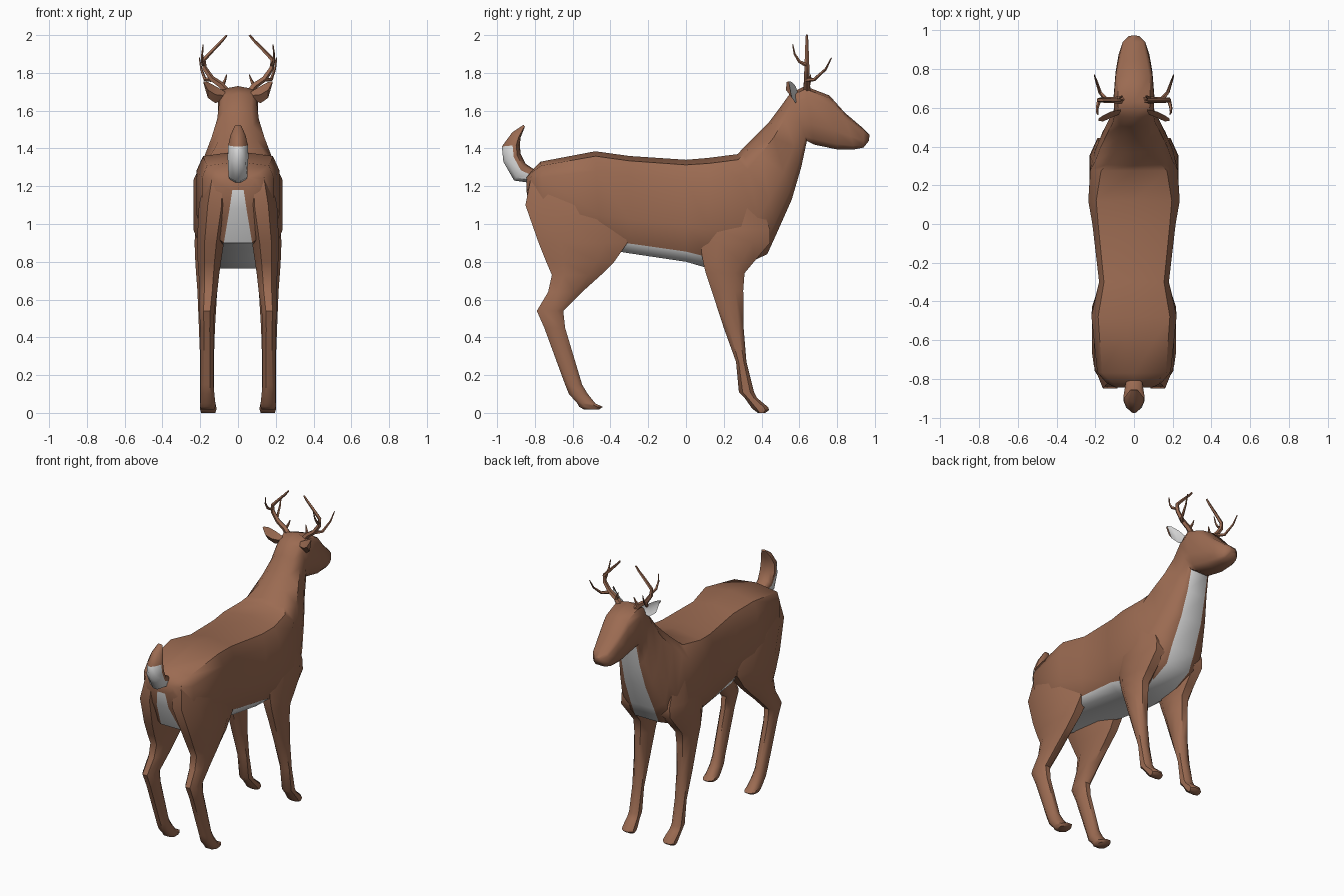
import bpy, bmesh, math
from mathutils import Vector


def material(name, rgb):
    m = bpy.data.materials.new(name)
    m.diffuse_color = (*rgb, 1)
    return m


MATS = [material("brown fur", (0.33, 0.147, 0.084)),
        material("white fur", (0.72, 0.72, 0.72))]


def loft(name, rings, is_white=lambda seg, side: False):
    """Skin a list of closed rings, cap both ends, colour faces by rule."""
    bm = bmesh.new()
    vs = [[bm.verts.new(p) for p in r] for r in rings]
    n = len(rings[0])
    for i in range(len(vs) - 1):
        for j in range(n):
            k = (j + 1) % n
            f = bm.faces.new((vs[i][j], vs[i][k], vs[i + 1][k], vs[i + 1][j]))
            f.material_index = int(is_white(i, j))
    bm.faces.new(vs[0])
    bm.faces.new(vs[-1])
    bmesh.ops.recalc_face_normals(bm, faces=bm.faces)
    me = bpy.data.meshes.new(name)
    bm.to_mesh(me)
    bm.free()
    for m in MATS:
        me.materials.append(m)
    ob = bpy.data.objects.new(name, me)
    bpy.context.collection.objects.link(ob)
    bpy.ops.object.select_all(action='DESELECT')
    ob.select_set(True)
    bpy.context.view_layer.objects.active = ob
    bpy.ops.object.shade_smooth_by_angle(angle=math.radians(48))
    return ob


def spine_ring(sec, ts):
    """Symmetric 10-point ring between a top and a bottom point."""
    yt, zt, yb, zb, wt, wm, wl, wb = sec
    half = [(w, yt + (yb - yt) * t, zt + (zb - zt) * t)
            for w, t in zip((0, wt, wm, wm, wl, wb), ts)]
    return half + [(-x, y, z) for x, y, z in half[:0:-1]]


# Torso, neck and head: top y, z, bottom y, z, then four half widths
BODY = [
    (-.845, 1.25, -.845, 1.18, .05, .09, .06, .03),
    (-.82, 1.28, -.83, 1.08, .11, .14, .10, .045),
    (-.77, 1.33, -.74, .90, .165, .19, .13, .075),
    (-.48, 1.385, -.45, .87, .185, .22, .18, .11),
    (-.30, 1.36, -.30, .845, .155, .18, .17, .14),
    (0, 1.34, 0, .80, .185, .215, .19, .14),
    (.12, 1.35, .12, .765, .195, .236, .18, .10),
    (.275, 1.37, .30, .78, .17, .225, .17, .09),
    (.30, 1.40, .43, .84, .14, .20, .17, .09),
    (.37, 1.47, .48, .95, .10, .175, .165, .09),
    (.44, 1.54, .56, 1.13, .08, .14, .125, .08),
    (.50, 1.62, .61, 1.30, .07, .11, .095, .07),
    (.55, 1.69, .64, 1.44, .075, .10, .085, .065),
    (.63, 1.73, .68, 1.42, .085, .105, .08, .05),
    (.76, 1.68, .80, 1.395, .08, .095, .075, .05),
    (.84, 1.59, .89, 1.395, .065, .08, .065, .045),
    (.94, 1.505, .94, 1.405, .045, .058, .05, .035),
    (.972, 1.472, .968, 1.44, .015, .025, .025, .015)]
# white underside up to the throat, spreading onto the flanks at the belly
loft("body", [spine_ring(s, (0, .05, .2, .65, .9, 1)) for s in BODY],
     lambda i, j: (j == 5 and i < 12) or (j in (4, 6) and 3 <= i <= 6))

# Tail: brown inside, white outside
TAIL = [
    (-.79, 1.28, -.84, 1.22, .03, .04, .04, .015),
    (-.85, 1.32, -.91, 1.23, .03, .05, .05, .015),
    (-.875, 1.37, -.967, 1.33, .03, .055, .04, .01),
    (-.88, 1.42, -.975, 1.41, .03, .052, .03, .008),
    (-.875, 1.46, -.92, 1.485, .025, .04, .025, .006),
    (-.853, 1.515, -.86, 1.525, .012, .018, .012, .004)]
loft("tail", [spine_ring(s, (0, .05, .2, .4, .8, 1)) for s in TAIL],
     lambda i, j: 3 <= j <= 7 and i < 3)


def leg_ring(sec, s):
    """Rectangle with cut corners at one height."""
    z, y0, y1, x0, x1 = sec
    a, b = (x1 - x0) * .28, (y1 - y0) * .25
    pts = [(x0 + a, y0), (x1 - a, y0), (x1, y0 + b), (x1, y1 - b),
           (x1 - a, y1), (x0 + a, y1), (x0, y1 - b), (x0, y0 + b)]
    return [(s * x, y, z) for x, y in pts]


# Legs: height, back y, front y, inner x, outer x
HIND = [
    (1.25, -.82, -.45, .05, .17), (1.10, -.85, -.38, .04, .207),
    (.90, -.78, -.31, .075, .217), (.80, -.74, -.38, .09, .213),
    (.73, -.71, -.45, .10, .208), (.64, -.73, -.55, .11, .205),
    (.54, -.79, -.65, .125, .205), (.45, -.75, -.64, .13, .20),
    (.15, -.64, -.55, .13, .198), (.10, -.62, -.52, .125, .198),
    (.05, -.575, -.48, .12, .20), (.032, -.565, -.44, .12, .20),
    (.018, -.54, -.46, .125, .195)]
FRONT = [
    (1.20, .10, .36, .10, .205), (.97, .07, .445, .08, .226),
    (.90, .075, .445, .08, .230), (.80, .09, .36, .09, .226),
    (.74, .105, .31, .10, .222), (.65, .135, .303, .11, .215),
    (.45, .20, .305, .122, .207), (.27, .265, .32, .128, .20),
    (.11, .28, .36, .128, .20), (.08, .31, .375, .125, .20),
    (.03, .345, .435, .115, .20), (.015, .36, .44, .115, .20),
    (0, .38, .42, .12, .195)]


def tube(name, path, r0, r1):
    """Tapered five-sided tine along a path."""
    pts = [Vector(p) for p in path]
    rings = []
    for i, p in enumerate(pts):
        d = pts[min(i + 1, len(pts) - 1)] - pts[max(i - 1, 0)]
        q = Vector((0, 0, 1)).rotation_difference(d)
        r = r0 + (r1 - r0) * i / (len(pts) - 1)
        rings.append([p + q @ Vector((r * math.cos(a), r * math.sin(a), 0))
                      for a in (k * math.tau / 5 for k in range(5))])
    loft(name, rings)


# Ears: x, y, z of the middle and half height
EAR = [(.07, .59, 1.68, .022), (.12, .58, 1.685, .045),
       (.16, .56, 1.71, .042), (.183, .545, 1.752, .004)]
# Antlers: path, start and end radius
ANTLER = {
    "beam": ([(.06, .64, 1.70), (.09, .64, 1.735), (.14, .64, 1.77),
              (.178, .64, 1.825), (.182, .64, 1.87), (.13, .64, 1.925),
              (.085, .64, 1.97), (.06, .64, 2.0)], .02, .006),
    "front_tine": ([(.14, .64, 1.765), (.175, .68, 1.765), (.195, .74, 1.82),
                    (.205, .77, 1.88)], .013, .003),
    "back_tine": ([(.18, .64, 1.84), (.19, .60, 1.86), (.19, .575, 1.90),
                   (.185, .565, 1.95)], .011, .003),
    "brow_tine": ([(.085, .645, 1.73), (.07, .655, 1.76), (.06, .66, 1.79)], .012, .003)}

for s, side in ((1, "right"), (-1, "left")):
    loft(side + "_hind_leg", [leg_ring(k, s) for k in HIND])
    loft(side + "_front_leg", [leg_ring(k, s) for k in FRONT])
    # cupped ear, white on the forward faces
    loft(side + "_ear",
         [[(s * x, y, z + h), (s * x, y - .01 - h * .5, z),
           (s * x, y, z - h), (s * x, y - h * .35, z)] for x, y, z, h in EAR],
         lambda i, j: j >= 2)
    for part, (path, r0, r1) in ANTLER.items():
        tube(side + "_antler_" + part, [(s * x, y, z) for x, y, z in path], r0, r1)
